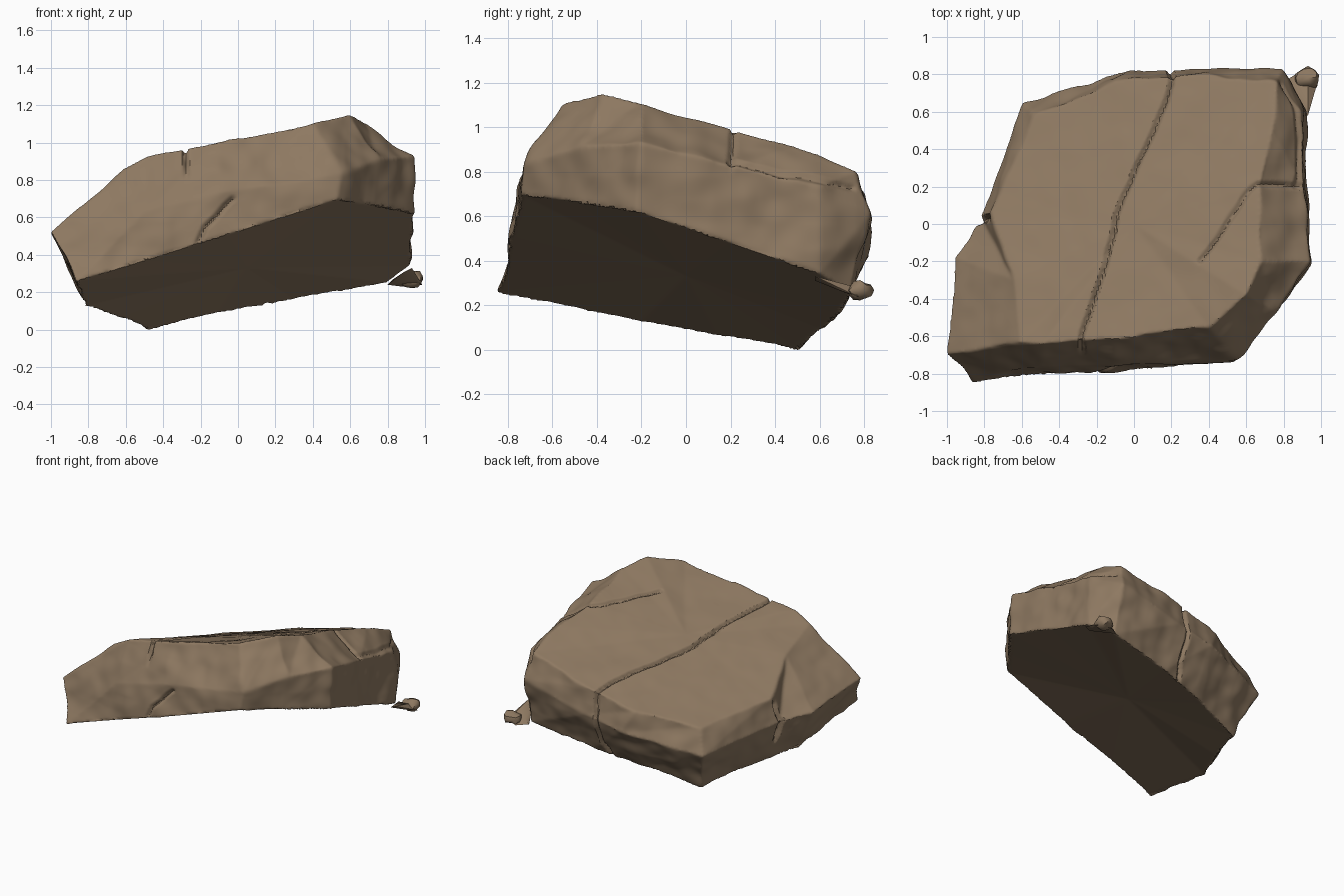
import bpy, bmesh, math, random
from mathutils import Vector, noise

if "Cube" in bpy.data.objects:
    bpy.data.objects.remove(bpy.data.objects["Cube"])

random.seed(7)
noise.seed_set(7)

stone = bpy.data.materials.new("brown_stone")
stone.diffuse_color = (0.27, 0.19, 0.12, 1)
stone.use_nodes = True
stone.node_tree.nodes["Principled BSDF"].inputs["Base Color"].default_value = stone.diffuse_color

# Three outlines of the tilted slab, counterclockwise from the front left corner
bottom = [(-.86, -.845, .25), (-.5, -.81, .36), (-.05, -.79, .50), (.53, -.74, .685), (.72, -.5, .655),
          (.94, -.22, .61), (.93, .2, .47), (.92, .6, .33), (.8, .74, .24), (.3, .69, .155),
          (-.1, .61, .08), (-.48, .5, -.005), (-.63, .14, .055), (-.82, -.2, .115)]
waist = [(-1.005, -.70, .51), (-.5, -.76, .62), (-.1, -.76, .72), (.55, -.72, .82), (.76, -.47, .90),
         (.945, -.2, .92), (.92, .2, .82), (.9, .6, .72), (.79, .825, .60), (.28, .835, .47),
         (-.02, .83, .41), (-.59, .645, .31), (-.83, .04, .40), (-.96, -.18, .43)]
rim = [(-.61, -.63, .85), (-.48, -.64, .92), (-.1, -.61, .99), (.40, -.55, 1.09), (.60, -.38, 1.14),
       (.67, -.2, 1.09), (.67, .2, .98), (.74, .5, .90), (.76, .76, .79), (.26, .80, .66),
       (-.1, .76, .57), (-.53, .58, .49), (-.76, .06, .58), (-.64, -.3, .75)]


def finish(bm, name):
    me = bpy.data.meshes.new(name)
    bmesh.ops.recalc_face_normals(bm, faces=bm.faces)
    bm.to_mesh(me)
    bm.free()
    ob = bpy.data.objects.new(name, me)
    bpy.context.collection.objects.link(ob)
    me.materials.append(stone)
    return ob


def smooth(ob):
    bpy.ops.object.select_all(action='DESELECT')
    ob.select_set(True)
    bpy.context.view_layer.objects.active = ob
    bpy.ops.object.shade_smooth_by_angle(angle=math.radians(40))


# Slab: bridge the outlines, close top and bottom with fans
bm = bmesh.new()
rings = [[bm.verts.new(p) for p in r] for r in (bottom, waist, rim)]
n = len(bottom)
for lo, hi in zip(rings, rings[1:]):
    for i in range(n):
        j = (i + 1) % n
        bm.faces.new((lo[i], lo[j], hi[j], hi[i]))
for ring, c in ((rings[0], (0.05, 0, .32)), (rings[2], (0, 0, .84))):
    centre = bm.verts.new(c)
    for i in range(n):
        bm.faces.new((ring[i], ring[(i + 1) % n], centre))
slab = finish(bm, "rock_slab")
bpy.context.view_layer.objects.active = slab
slab.select_set(True)
m = slab.modifiers.new("even_mesh", 'REMESH')
m.mode = 'VOXEL'
m.voxel_size = 0.0105
s = slab.modifiers.new("even_edges", 'SMOOTH')
s.factor = 0.5
s.iterations = 4
for name in ("even_mesh", "even_edges"):
    bpy.ops.object.modifier_apply(modifier=name)
if not slab.data.materials:
    slab.data.materials.append(stone)

# Cracks: path, half width, depth, and the two axes the path is measured in
cracks = [
    ([(.21, .95), (.19, .74), (.1, .48), (.04, .36), (-.1, .05), (-.15, -.2), (-.24, -.48), (-.28, -.6), (-.26, -.9)],
     .02, .026, (0, 1)),
    ([(.36, -.2), (.48, -.02), (.58, .13), (.66, .22), (.8, .21), (1, .19)], .02, .02, (0, 1)),
    ([(-1, .0), (-.78, .03)], .022, .035, (0, 1)),
    ([(-.21, .46), (-.18, .53), (-.03, .69)], .02, .022, (0, 2)),
    ([(.2, .84), (.4, .79), (.75, .72)], .02, .015, (1, 2)),
]


def path_distance(p, path):
    best = 9
    for a, b in zip(path, path[1:]):
        a, b = Vector(a), Vector(b)
        d = b - a
        t = max(0, min(1, (p - a).dot(d) / d.length_squared))
        best = min(best, (p - a - d * t).length)
    return best


# Weathering and cracks on every side but the flat underside
down = Vector((.28, -.33, -1)).normalized()
moves = []
for v in slab.data.vertices:
    p, nrm = v.co.copy(), v.normal.copy()
    if nrm.dot(down) > .9:
        moves.append(p)
        continue
    side = 1 - max(0, -nrm.dot(down)) ** 4
    amount = noise.noise(p * 4) * (.008 + .018 * side) + noise.noise(p * 9) * (.003 + .007 * side)
    for path, width, depth, (a, b) in cracks:
        if (a, b) == (0, 2) and p.y > -.5 or a == 1 and p.x < .6:
            continue
        fade = 1
        if b == 1 and (p.y < -.5 or p.x > .7):  # cracks die out down the front and right sides
            fade = max(0, min(1, (p.z - .78) / .1))
        wobble = Vector((noise.noise(p * 8), noise.noise(p * 8 + Vector((5, 5, 5)))))
        d = path_distance(Vector((p[a], p[b])) + wobble * .012, path)
        if d < width:
            amount -= fade * depth * (1 - d / width)
    moves.append(p + nrm * amount)
lowest = min(p.z for p in moves)
for v, p in zip(slab.data.vertices, moves):
    v.co = p - Vector((0, 0, lowest))
smooth(slab)

# Small pebble beside the back right corner
bm = bmesh.new()
bmesh.ops.create_icosphere(bm, subdivisions=2, radius=1)
for v in bm.verts:
    k = 1 + .3 * noise.noise(v.co * 1.7)
    v.co = Vector((.93 + v.co.x * .07 * k, .782 + v.co.y * .055 * k, .268 + v.co.z * .045 * k))
smooth(finish(bm, "pebble"))

# Thin foot joining the pebble to the slab
bm = bmesh.new()
for p in [(.985, .77, .24), (.95, .68, .27), (.93, .58, .33), (.89, .58, .31), (.80, .76, .24),
          (.88, .81, .23), (.93, .77, .28), (.83, .76, .27)]:
    bm.verts.new(p)
bmesh.ops.convex_hull(bm, input=bm.verts)
smooth(finish(bm, "pebble_foot"))
